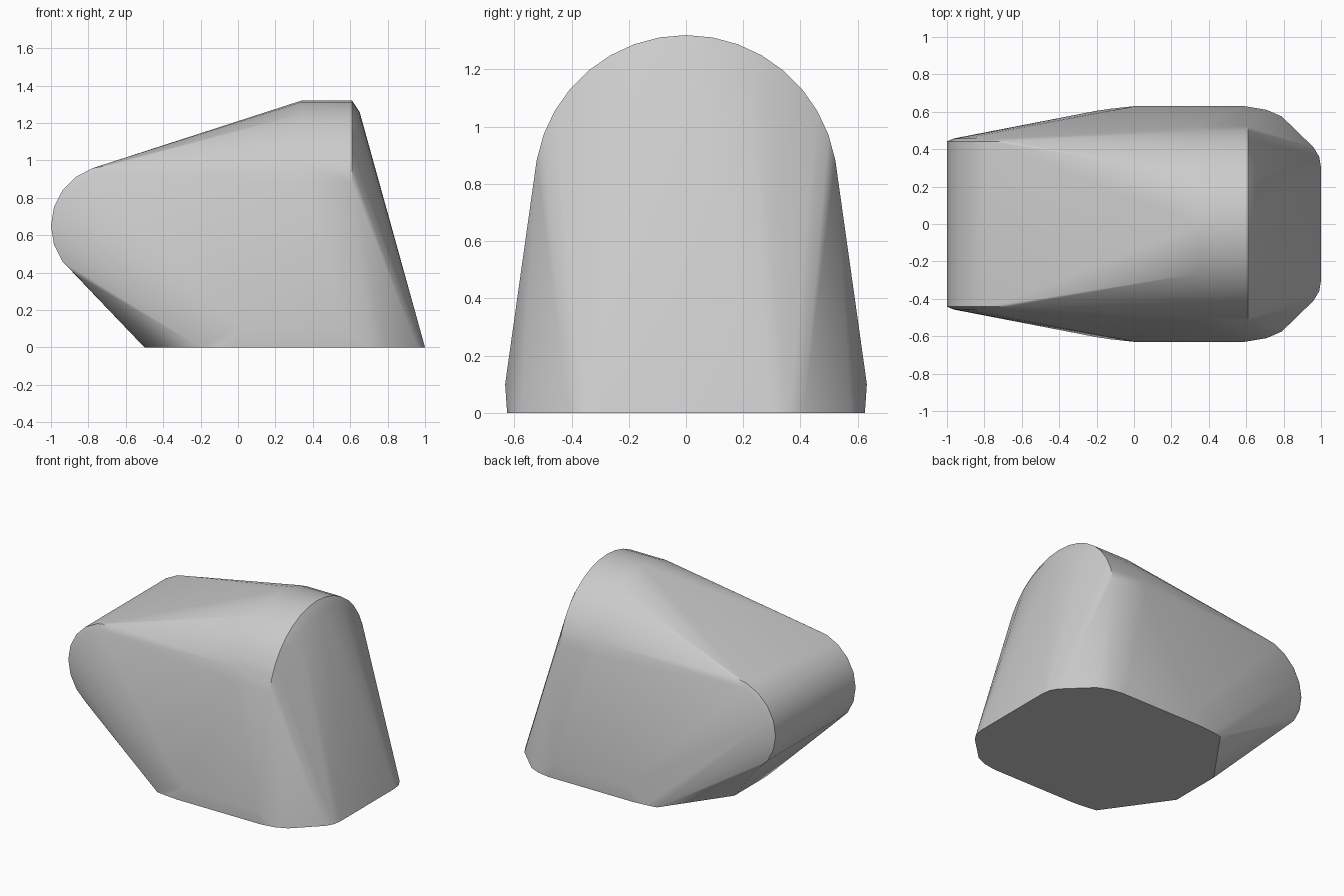
import bpy, bmesh
from math import sin, cos, pi

cube = bpy.data.objects.get("Cube")
if cube:
    bpy.data.objects.remove(cube, do_unlink=True)

grey = bpy.data.materials.new("plain_grey")
grey.use_nodes = True
colour = (0.6, 0.6, 0.6, 1)
grey.diffuse_color = colour
grey.node_tree.nodes["Principled BSDF"].inputs["Base Color"].default_value = colour


def snout_ring(y, r, n=20):
    # Circle around the y axis for the rounded nose
    return [(-0.675 + r * cos(2 * pi * i / n), y, 0.65 + r * sin(2 * pi * i / n))
            for i in range(n)]


def arch(x, r, n=18):
    # Half circle around the x axis for the domed top
    return [(x, r * cos(pi * i / n), 0.79 + r * sin(pi * i / n)) for i in range(n + 1)]


points = []

# Rounded nose, with softened rims
for side in (-1, 1):
    points += snout_ring(side * 0.442, 0.325)
    points += snout_ring(side * 0.457, 0.29)

# Domed top, with a softened rear rim
points += arch(0.34, 0.53) + arch(0.61, 0.53)
points += [(0.65, y, z) for x, y, z in arch(0.65, 0.47) if z > 1.1]

# Footprint, mirrored across y
footprint = [(-0.5, 0.18), (-0.2, 0.605), (-0.12, 0.617), (-0.03, 0.625), (0.62, 0.625),
             (0.71, 0.61), (0.79, 0.575), (0.96, 0.41), (0.99, 0.36), (1.0, 0.3)]
for side in (-1, 1):
    points += [(x, side * y, 0) for x, y in footprint]
    points += [(x, side * 0.632, 0.1) for x in (0.02, 0.58)]

# Wrap one convex skin around all the sections
bm = bmesh.new()
for p in points:
    bm.verts.new(p)
hull = bmesh.ops.convex_hull(bm, input=bm.verts[:])
unused = {g for g in hull["geom_interior"] + hull["geom_unused"]
          if isinstance(g, bmesh.types.BMVert)}
bmesh.ops.delete(bm, geom=list(unused), context="VERTS")
bmesh.ops.remove_doubles(bm, verts=bm.verts[:], dist=0.001)
bmesh.ops.dissolve_limit(bm, angle_limit=0.01, verts=bm.verts[:], edges=bm.edges[:])
bmesh.ops.recalc_face_normals(bm, faces=bm.faces[:])

mesh = bpy.data.meshes.new("wedge_body")
bm.to_mesh(mesh)
bm.free()
mesh.materials.append(grey)
body = bpy.data.objects.new("wedge_body", mesh)
bpy.context.collection.objects.link(body)
bpy.context.view_layer.objects.active = body
body.select_set(True)
bpy.ops.object.shade_smooth_by_angle(angle=pi / 6)
